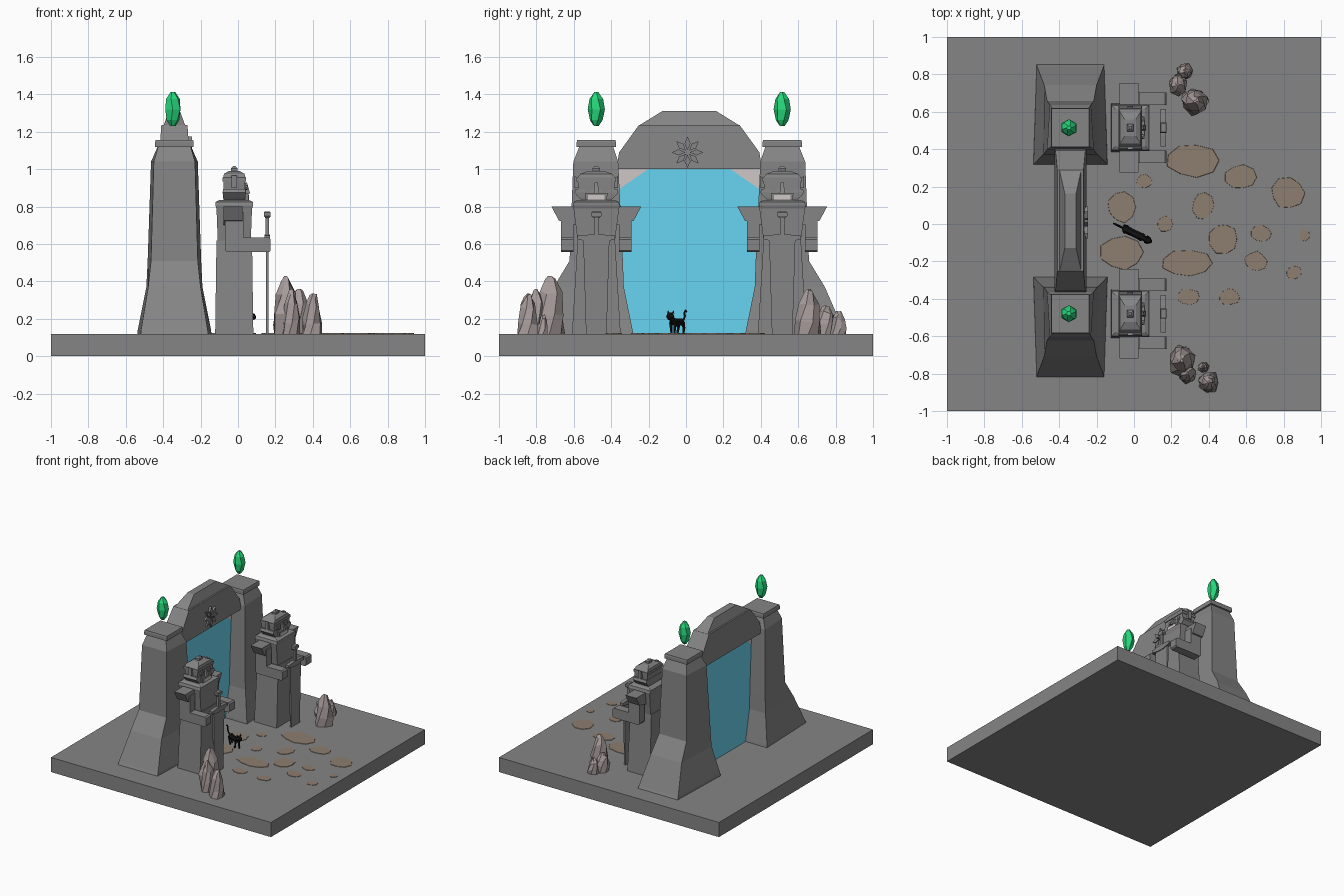
import bpy, bmesh, math, random
from mathutils import Vector, Matrix
random.seed(4)
CY = 0.0175  # mirror line of the gate


def mat(name, c):
    m = bpy.data.materials.new(name)
    m.diffuse_color = (*c, 1)
    return m


STONE = mat("dark_stone", (0.235, 0.235, 0.235))
BLUE = mat("portal_blue", (0.14, 0.66, 0.89))
GREEN = mat("gem_green", (0.02, 0.68, 0.2))
PALE = mat("pale_stone", (0.62, 0.57, 0.57))
ROCK = mat("rock", (0.38, 0.325, 0.32))
TAN = mat("paving", (0.27, 0.21, 0.16))
BLACK = mat("black", (0.006, 0.006, 0.006))


def finish(name, bm, m):
    bmesh.ops.recalc_face_normals(bm, faces=bm.faces)
    me = bpy.data.meshes.new(name)
    bm.to_mesh(me)
    bm.free()
    ob = bpy.data.objects.new(name, me)
    bpy.context.collection.objects.link(ob)
    me.materials.append(m)
    return ob


def loft(name, rings, m=STONE):
    bm = bmesh.new()
    vs = [[bm.verts.new(p) for p in r] for r in rings]
    n = len(rings[0])
    for a, b in zip(vs, vs[1:]):
        for i in range(n):
            bm.faces.new((a[i], a[(i + 1) % n], b[(i + 1) % n], b[i]))
    bm.faces.new(vs[0])
    bm.faces.new(vs[-1])
    return finish(name, bm, m)


def box(name, x0, x1, y0, y1, z0, z1, m=STONE):
    return loft(name, [[(x0, y0, z), (x1, y0, z), (x1, y1, z), (x0, y1, z)] for z in (z0, z1)], m)


def slab(name, x, prof, m=STONE):
    """profile of (y, z, half thickness), extruded along x"""
    return loft(name, [[(x + s * h, y, z) for y, z, h in prof] for s in (1, -1)], m)


def stack(name, cx, cy, secs, m=STONE):
    """rectangular sections (z, half x, half y)"""
    return loft(name, [[(cx - a, cy - b, z), (cx + a, cy - b, z), (cx + a, cy + b, z), (cx - a, cy + b, z)]
                       for z, a, b in secs], m)


box("base", -1, 1, -1, 1, 0, 0.12)

# arch, crown, portal and its pale corners
PX = -0.34
slab("arch", PX, [(CY + y, z, h) for y, z, h in (
    (-.39, 1.0, .085), (.39, 1.0, .085), (.375, 1.09, .08), (.27, 1.235, .07), (-.27, 1.235, .07), (-.375, 1.09, .08))])
slab("crown", PX, [(CY + y, z, h) for y, z, h in (
    (-.27, 1.233, .058), (.27, 1.233, .058), (.145, 1.31, .03), (-.145, 1.31, .03))])
slab("portal", PX, [(CY + y, z, .004) for y, z in (
    (-.38, .12), (.38, .12), (.38, .89), (.22, 1.0), (-.22, 1.0), (-.38, .89))], BLUE)
for s in (1, -1):
    slab("portal_corner", PX, [(CY + s * y, z, .006) for y, z in ((.22, 1.0), (.38, 1.0), (.38, .89))], PALE)

# eight petal flower on the arch
for k in range(8):
    a = k * math.pi / 4
    pts = [(r * math.cos(a + t), r * math.sin(a + t)) for r, t in ((.012, 0), (.05, -.33), (.085, 0), (.05, .33))]
    slab("flower_petal", -.258, [(.008 + p, 1.09 + q, .012) for p, q in pts])

for s in (1, -1):
    # flared pillar: z, inner y, outer y, half x inner, half x outer
    rings = []
    for z, yi, yo, hi, ho in ((.12, .30, .835, .198, .18), (.14, .303, .825, .196, .178), (.37, .35, .725, .15, .14),
                              (.51, .355, .64, .143, .125), (1.04, .38, .62, .125, .11), (1.12, .407, .588, .09, .087)):
        rings.append([(PX - hi, CY + s * yi, z), (PX + hi, CY + s * yi, z),
                      (PX + ho, CY + s * yo, z), (PX - ho, CY + s * yo, z)])
    loft("pillar", rings)
    stack("pillar_cap", PX, CY + s * .497, [(1.12, .103, .105), (1.145, .103, .105), (1.157, .1, .102)])
    # floating gem
    loft("gem", [[(-.348 + r * math.cos(i * math.pi / 3 + o), CY + s * .497 + r * math.sin(i * math.pi / 3 + o), z)
                  for i in range(6)]
                 for z, r, o in ((1.23, .014, 0), (1.262, .035, .25), (1.32, .046, .5), (1.375, .038, .25), (1.413, .012, 0))],
         GREEN)


def guardian(cy):
    cx = -.02
    stack("guardian_robe", cx, cy, [(.12, .102, .13), (.62, .095, .10)])
    stack("guardian_torso", cx, cy, [(.62, .09, .10), (.66, .09, .105), (.79, .095, .122), (.805, .1, .125),
                                     (.825, .1, .12), (.835, .08, .1)])
    # shoulder fins
    slab("shoulder_fin", -.027, [(cy + y, z, .05) for y, z in (
        (-.24, .80), (.24, .80), (.20, .725), (.10, .70), (-.10, .70), (-.20, .725))])
    # bent arms
    for s in (1, -1):
        y = cy + s * .155
        loft("arm", [[(x, y + d, z) for x, z in (
            (-.07, .57), (-.06, .556), (.165, .556), (.175, .566), (.175, .625), (.165, .635),
            (.03, .635), (.03, .77), (-.07, .77))] for d in (-.034, .034)])
    # sword held upright in front
    stack("sword_blade", .157, cy, [(.12, .006, .055), (.62, .007, .07)])
    slab("sword_guard", .157, [(cy + y, z, .014) for y, z in (
        (-.1, .625), (-.1, .645), (-.04, .65), (.04, .65), (.1, .645), (.1, .625), (.03, .61), (-.03, .61))])
    stack("sword_grip", .157, cy, [(.64, .01, .011), (.75, .01, .011)])
    stack("sword_pommel", .157, cy, [(.74, .012, .018), (.75, .018, .027), (.768, .018, .027), (.775, .013, .022)])
    # head with jaw, brow, hat and ears
    stack("head_jaw", -.02, cy, [(.825, .055, .07), (.85, .06, .095), (.875, .062, .118), (.895, .06, .11)])
    stack("head", -.02, cy, [(.86, .058, .095), (.94, .058, .1)])
    stack("head_band", -.02, cy, [(.935, .064, .105), (.955, .064, .105)])
    stack("hat", -.02, cy, [(.955, .06, .1), (.975, .055, .085), (.99, .03, .045)])
    stack("hat_knob", -.02, cy, [(.985, .018, .02), (1.005, .018, .02), (1.017, .006, .007)])
    slab("nose", .04, [(cy - .014, .87, .025), (cy + .014, .87, .025), (cy + .008, .93, .008), (cy - .008, .93, .008)])
    slab("mouth_frame", .035, [(cy + y, z, .02) for y, z in ((-.055, .823), (.055, .823), (.06, .872), (-.06, .872))])
    box("teeth", .04, .059, cy - .045, cy + .045, .833, .862, PALE)
    for s in (1, -1):
        slab("ear", -.02, [(cy + s * y, z, .015) for y, z in ((.09, .9), (.117, .9), (.117, .965), (.09, .945))])
        for nm, r, x in (("eye_ring", .026, .036), ("eye", .013, .042)):
            slab(nm, x, [(cy + s * .046 + r * math.cos(i * math.pi / 4), .903 + r * math.sin(i * math.pi / 4), .008)
                         for i in range(8)])


guardian(CY + .497)
guardian(CY - .497)

# jagged rocks: x, y, radius x, radius y, top z
for x, y, rx, ry, top in ((.255, -.73, .075, .09, .43), (.285, -.80, .05, .055, .36), (.40, -.845, .055, .06, .335),
                          (.37, -.765, .03, .03, .22), (.325, .655, .07, .075, .36), (.235, .745, .05, .06, .27),
                          (.275, .815, .045, .045, .24)):
    rings = []
    for t, r in ((0, 1), (.3, .98), (.68, .72), (.9, .36), (1, .1)):
        ring = []
        for i in range(7):
            a = i * math.tau / 7 + t
            k = r * random.uniform(.85, 1.1)
            ring.append((x + rx * k * math.cos(a), y + ry * k * math.sin(a),
                         .12 + (top - .12) * t + (random.uniform(-.02, .02) if 0 < t < 1 else 0)))
        rings.append(ring)
    loft("rock", rings, ROCK)

# flat paving stones: x, y, radius x, radius y
for x, y, rx, ry in ((.31, .34, .14, .09), (.57, .25, .085, .065), (.82, .165, .09, .085), (.055, .23, .042, .035),
                     (-.065, .09, .075, .085), (.37, .10, .06, .075), (.165, 0, .04, .045), (.48, -.08, .08, .085),
                     (.68, -.05, .055, .045), (-.065, -.15, .115, .095), (.28, -.21, .14, .075), (.65, -.2, .06, .055),
                     (.855, -.26, .043, .037), (.51, -.39, .055, .045), (.29, -.39, .065, .045), (.91, -.06, .03, .03)):
    ks = [random.uniform(.88, 1.08) for _ in range(9)]
    loft("paving_stone", [[(x + rx * k * f * math.cos(i * math.tau / 9), y + ry * k * f * math.sin(i * math.tau / 9), z)
                           for i, k in enumerate(ks)] for z, f in ((.119, 1), (.123, .98))], TAN)

# small cat, walking along its local x axis
CAT = Matrix.Translation((.0, -.05, .12)) @ Matrix.Rotation(math.radians(-26), 4, 'Z')


def tube(name, pts, n=6):
    """pts: (x, y, z, radius) along a path in the local xz plane"""
    ps = [Vector(p[:3]) for p in pts]
    rings = []
    for i, p in enumerate(pts):
        d = (ps[min(i + 1, len(ps) - 1)] - ps[max(i - 1, 0)]).normalized()
        u, v = Vector((0, 1, 0)), d.cross(Vector((0, 1, 0)))
        rings.append([CAT @ (ps[i] + p[3] * (u * math.cos(k * math.tau / n) + v * math.sin(k * math.tau / n)))
                      for k in range(n)])
    loft(name, rings, BLACK)


tube("cat_body", [(-.065, 0, .064, .012), (-.05, 0, .064, .021), (0, 0, .062, .02), (.045, 0, .066, .021), (.065, 0, .078, .013)])
tube("cat_neck", [(.045, 0, .07, .016), (.075, 0, .092, .013)])
tube("cat_head", [(.06, 0, .092, .012), (.072, 0, .094, .022), (.088, 0, .091, .02), (.104, 0, .085, .008)])
tube("cat_tail", [(-.06, 0, .068, .006), (-.085, 0, .075, .006), (-.1, 0, .095, .006), (-.095, 0, .113, .006),
                  (-.108, 0, .125, .006), (-.122, 0, .118, .004)])
for s in (1, -1):
    tube("cat_ear", [(.072, s * .014, .108, .008), (.072, s * .016, .125, .001)], 4)
    tube("cat_front_leg", [(.045, s * .013, .06, .01), (.045 + s * .01, s * .013, 0, .006)])
    tube("cat_back_leg", [(-.048, s * .013, .06, .013), (-.055 - s * .008, s * .013, .03, .008), (-.045 - s * .01, s * .013, 0, .006)])
